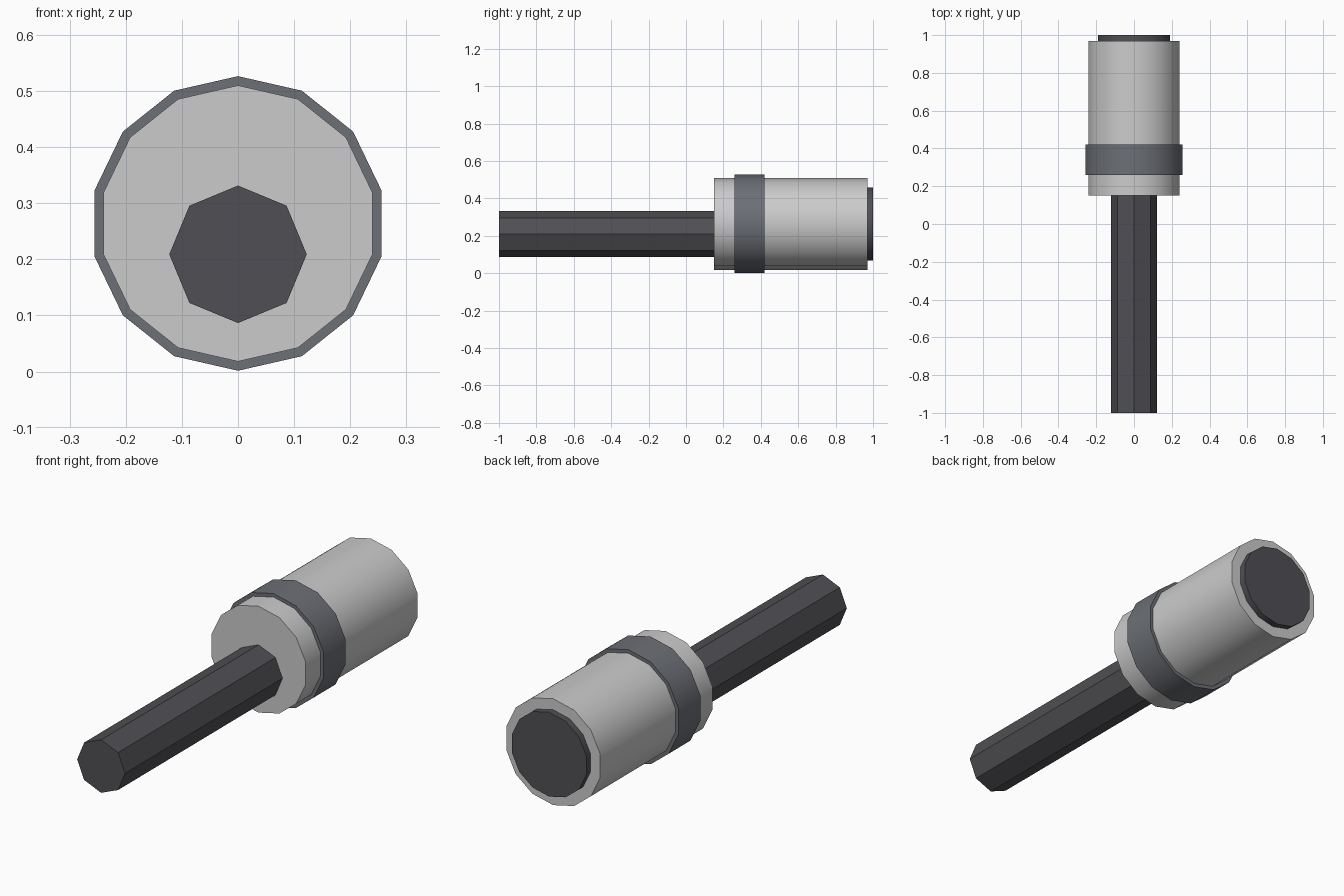
import bpy
import math

if "Cube" in bpy.data.objects:
    bpy.data.objects.remove(bpy.data.objects["Cube"])


def material(name, rgb):
    m = bpy.data.materials.new(name)
    m.diffuse_color = (*rgb, 1.0)
    m.use_nodes = True
    m.node_tree.nodes["Principled BSDF"].inputs["Base Color"].default_value = m.diffuse_color
    return m


BLUE_GREY = material("blue_grey", (0.15, 0.16, 0.18))
CHARCOAL = material("charcoal", (0.08, 0.08, 0.09))


def rod(name, sides, radius, y0, y1, z, mat=None):
    """Prism along y with a corner pointing straight up."""
    bpy.ops.mesh.primitive_cylinder_add(
        vertices=sides, radius=radius, depth=y1 - y0,
        location=(0, (y0 + y1) / 2, z), rotation=(math.pi / 2, 0, 0))
    ob = bpy.context.object
    ob.name = name
    bpy.ops.object.transform_apply(location=False, rotation=True, scale=True)
    bpy.ops.object.shade_smooth_by_angle(angle=math.radians(30))
    if mat:
        ob.data.materials.append(mat)
    return ob


AXIS = 0.264  # height of the barrel axis

# Main barrel, collar around it and the recessed-size end cap
rod("barrel", 14, 0.246, 0.15, 0.97, AXIS)
rod("collar", 14, 0.2625, 0.26, 0.42, AXIS, BLUE_GREY)
rod("end_cap", 14, 0.195, 0.97, 1.0, AXIS, CHARCOAL)

# Octagonal shaft, set below the barrel axis
rod("shaft", 8, 0.1225, -1.0, 0.15, 0.209, CHARCOAL)
